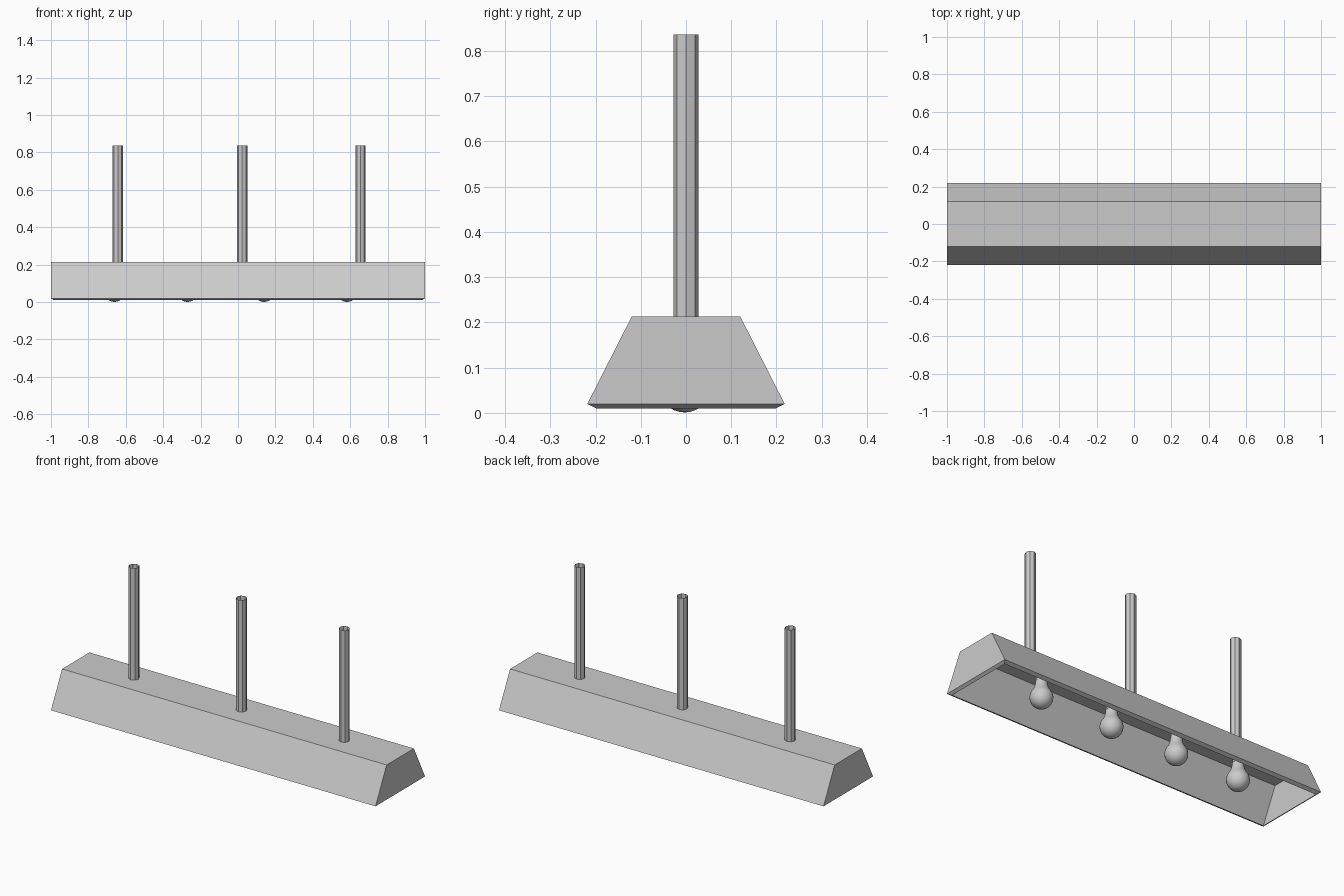
import bpy, bmesh, math

if "Cube" in bpy.data.objects:
    bpy.data.objects.remove(bpy.data.objects["Cube"])


def make_object(name, bm):
    bmesh.ops.recalc_face_normals(bm, faces=bm.faces)
    mesh = bpy.data.meshes.new(name)
    bm.to_mesh(mesh)
    bm.free()
    obj = bpy.data.objects.new(name, mesh)
    bpy.context.collection.objects.link(obj)
    return obj


def lathe(name, profile, sides, loc, smooth=False):
    bm = bmesh.new()
    verts = [bm.verts.new((r, 0, z)) for r, z in profile]
    edges = [bm.edges.new(p) for p in zip(verts, verts[1:])]
    bmesh.ops.spin(bm, geom=verts + edges, cent=(0, 0, 0), axis=(0, 0, 1),
                   angle=2 * math.pi, steps=sides)
    bmesh.ops.remove_doubles(bm, verts=bm.verts, dist=0.0001)
    obj = make_object(name, bm)
    obj.location = loc
    if smooth:
        for p in obj.data.polygons:
            p.use_smooth = True
    return obj


# Trough-shaped shade, open at the bottom, walls thickened inwards
bm = bmesh.new()
profile = [(-0.218, 0.02), (-0.12, 0.213), (0.12, 0.213), (0.218, 0.02)]
ends = [[bm.verts.new((x, y, z)) for y, z in profile] for x in (-1, 1)]
for end in ends:
    bm.faces.new(end)
for i in range(3):
    bm.faces.new((ends[0][i], ends[0][i + 1], ends[1][i + 1], ends[1][i]))
bmesh.ops.recalc_face_normals(bm, faces=bm.faces)
top = max(bm.faces, key=lambda f: f.calc_center_median().z)
if top.normal.z < 0:
    bmesh.ops.reverse_faces(bm, faces=bm.faces)
mesh = bpy.data.meshes.new("shade")
bm.to_mesh(mesh)
bm.free()
shade = bpy.data.objects.new("shade", mesh)
bpy.context.collection.objects.link(shade)
solid = shade.modifiers.new("walls", 'SOLIDIFY')
solid.thickness = 0.018
solid.offset = -1
solid.use_even_offset = True

# Open eight-sided hanging rods
for i, x in enumerate((-0.642, 0.022, 0.655)):
    lathe(f"hanging_rod_{i + 1}", [(0.028, 0.21), (0.028, 0.836)], 8, (x, 0, 0))

# Light bulbs: round globe tapering into a neck, with a screw base above
R = 0.058
globe = [(R * math.sin(math.radians(a)), R - R * math.cos(math.radians(a)))
         for a in range(0, 121, 12)]
globe += [(0.042, 0.1), (0.034, 0.116), (0.03, 0.135), (0.029, 0.15)]
globe[0] = (0, 0)
base = [(0.029, 0.15), (0.026, 0.153), (0.026, 0.197)]
for i, x in enumerate((-0.66, -0.27, 0.14, 0.583)):
    lathe(f"bulb_{i + 1}", globe, 24, (x, -0.003, 0.001), True)
    lathe(f"bulb_base_{i + 1}", base, 16, (x, -0.003, 0.001))
